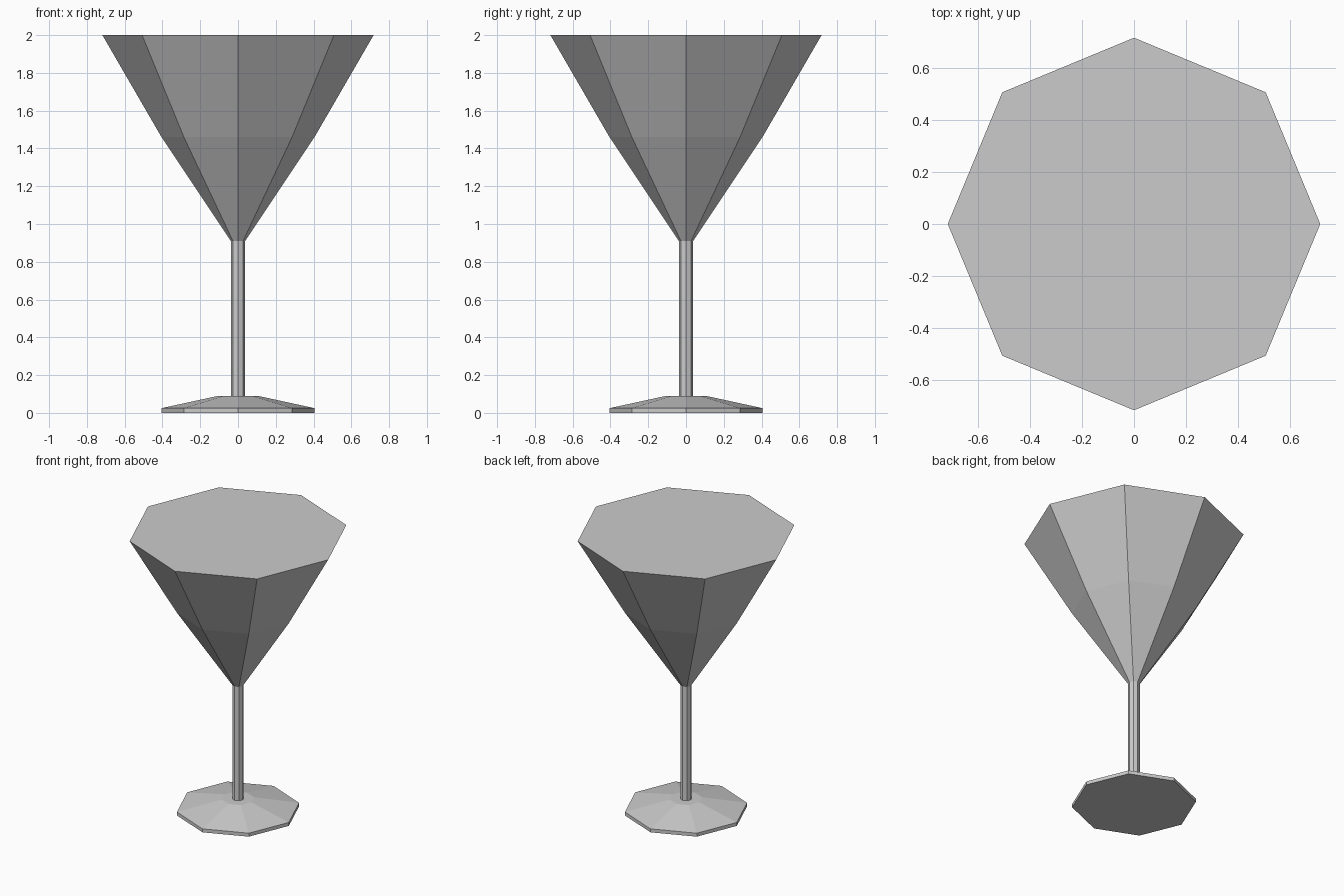
import bpy
import bmesh
from math import cos, sin, tau

SIDES = 8

cube = bpy.data.objects.get("Cube")
if cube:
    bpy.data.objects.remove(cube, do_unlink=True)

# One flat grey for the whole glass
grey = bpy.data.materials.new("light_grey")
grey.use_nodes = True
colour = (0.6, 0.6, 0.6, 1)
grey.diffuse_color = colour
grey.node_tree.nodes["Principled BSDF"].inputs["Base Color"].default_value = colour


def turned_part(name, profile):
    """Closed eight-sided solid from (radius, height) pairs, bottom to top."""
    bm = bmesh.new()
    rings = [[bm.verts.new((r * cos(tau * i / SIDES), r * sin(tau * i / SIDES), z))
              for i in range(SIDES)] for r, z in profile]
    for low, high in zip(rings, rings[1:]):
        for i in range(SIDES):
            j = (i + 1) % SIDES
            bm.faces.new((low[i], low[j], high[j], high[i]))
    bm.faces.new(rings[0][::-1])
    bm.faces.new(rings[-1])
    mesh = bpy.data.meshes.new(name)
    bm.to_mesh(mesh)
    bm.free()
    mesh.materials.append(grey)
    part = bpy.data.objects.new(name, mesh)
    bpy.context.collection.objects.link(part)
    return part


# Foot: thin rim, sloping top and a small flat collar
turned_part("foot", [(0.405, 0), (0.405, 0.025), (0.106, 0.09)])

# Stem
turned_part("stem", [(0.038, 0.09), (0.038, 0.91)])

# Filled bowl, closed flat across the top
turned_part("bowl", [(0.038, 0.91), (0.405, 1.46), (0.718, 2)])
